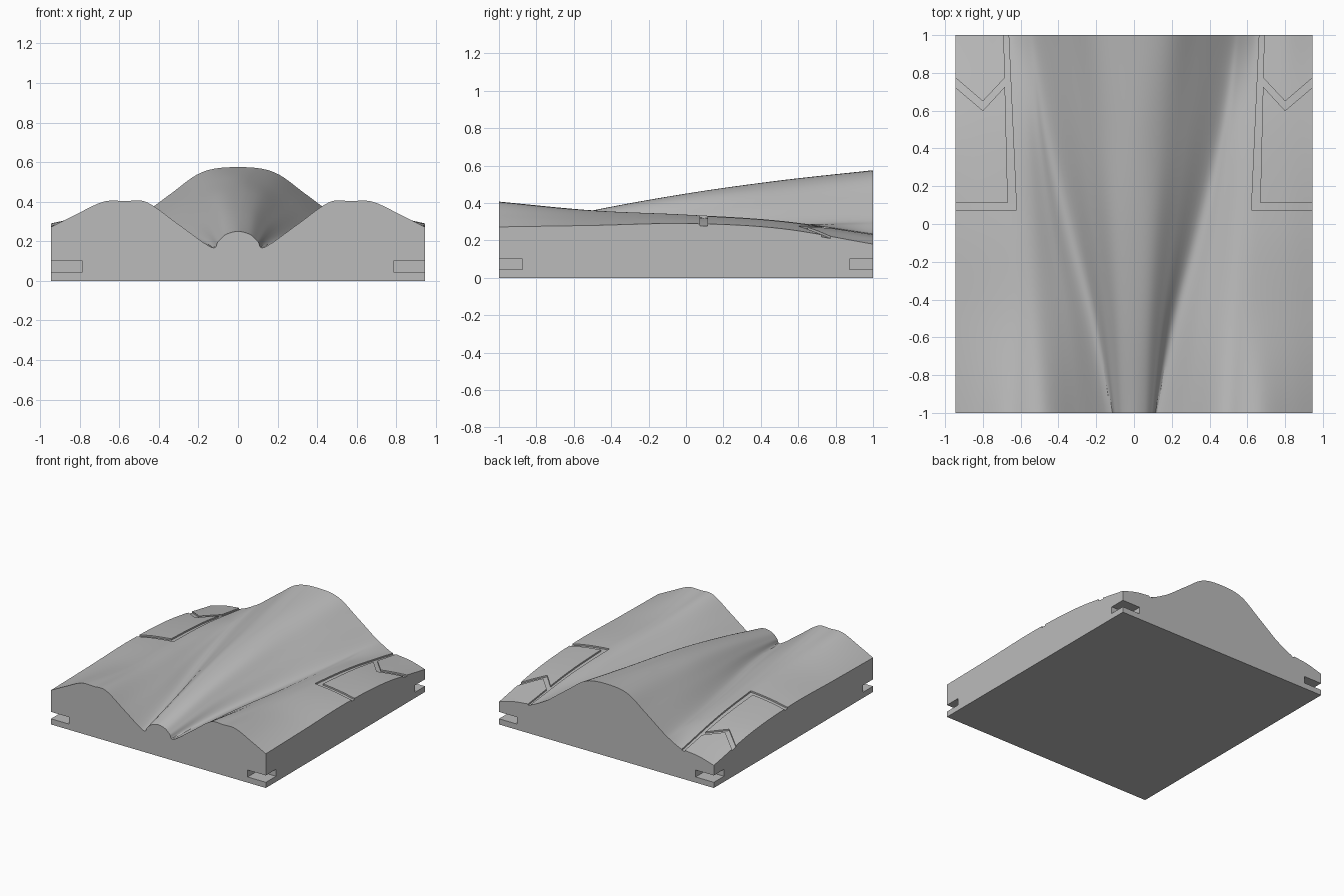
import bpy, bmesh
from mathutils import Vector
from mathutils.bvhtree import BVHTree

if "Cube" in bpy.data.objects:
    bpy.data.objects.remove(bpy.data.objects["Cube"], do_unlink=True)

HALF_X, HALF_Y = 0.945, 1.0
GROOVE = 0.012

grey = bpy.data.materials.new("plain grey")
grey.use_nodes = True
grey.diffuse_color = (0.5, 0.5, 0.5, 1)
grey.node_tree.nodes["Principled BSDF"].inputs["Base Color"].default_value = grey.diffuse_color

# Half cross-sections (x, z) from the centre outward, evenly spaced front to back
SECTIONS = [
    [(0, .25), (.06, .235), (.1, .2), (.135, .17), (.3, .285),
     (.46, .397), (.57, .403), (.68, .4), (.82, .335), (HALF_X, .272)],
    [(0, .36), (.08, .345), (.15, .285), (.225, .215), (.35, .28),
     (.49, .35), (.58, .36), (.67, .35), (.82, .315), (HALF_X, .28)],
    [(0, .45), (.11, .43), (.22, .345), (.34, .25), (.44, .285),
     (.53, .325), (.6, .337), (.68, .333), (.82, .315), (HALF_X, .29)],
    [(0, .52), (.14, .49), (.28, .4), (.44, .285), (.51, .288),
     (.57, .3), (.63, .305), (.7, .3), (.82, .285), (HALF_X, .264)],
    [(0, .575), (.18, .55), (.34, .44), (.5, .32), (.56, .283),
     (.62, .25), (.66, .235), (.72, .228), (.82, .215), (HALF_X, .18)],
]


def spline(pts, steps):
    """Smooth curve through the points, with straight ends."""
    ext = [2 * pts[0] - pts[1]] + pts + [2 * pts[-1] - pts[-2]]
    out = []
    for a, b, c, d in zip(ext, ext[1:], ext[2:], ext[3:]):
        for i in range(steps):
            t = i / steps
            out.append(b + t / 2 * (c - a + t * (2*a - 5*b + 4*c - d + t * (3*(b - c) + d - a))))
    return out + [pts[-1]]


def new_object(name, bm):
    bmesh.ops.recalc_face_normals(bm, faces=bm.faces)
    mesh = bpy.data.meshes.new(name)
    bm.to_mesh(mesh)
    bm.free()
    mesh.materials.append(grey)
    obj = bpy.data.objects.new(name, mesh)
    bpy.context.collection.objects.link(obj)
    return obj


# Loft the sections lengthwise, then across the full mirrored width
count = len(SECTIONS)
rails = []
for column in zip(*SECTIONS):
    rails.append(spline([Vector((x, HALF_Y * (2 * i / (count - 1) - 1), z))
                         for i, (x, z) in enumerate(column)], 12))
rows = []
for row in zip(*rails):
    mirrored = [Vector((-p.x, p.y, p.z)) for p in row[:0:-1]]
    rows.append(spline(mirrored + list(row), 6))

bm = bmesh.new()
grid = [[bm.verts.new(p) for p in row] for row in rows]
for r0, r1 in zip(grid, grid[1:]):
    for i in range(len(r0) - 1):
        bm.faces.new((r0[i], r0[i + 1], r1[i + 1], r1[i]))
bm.normal_update()
surface = BVHTree.FromBMesh(bm)

# Vertical sides and flat underside
rim = (grid[0] + [r[-1] for r in grid[1:-1]] + grid[-1][::-1]
       + [r[0] for r in grid[-2:0:-1]])
corners = [grid[0][0], grid[0][-1], grid[-1][-1], grid[-1][0]]
foot = {v: bm.verts.new((v.co.x, v.co.y, 0)) for v in corners}
starts = [rim.index(v) for v in corners] + [len(rim)]
closed = rim + rim[:1]
for s, e in zip(starts, starts[1:]):
    bm.faces.new(closed[s:e + 1] + [foot[closed[e]], foot[closed[s]]])
bm.faces.new([foot[v] for v in corners])
tile = new_object("terrain_block", bm)


def height(x, y):
    x = max(-HALF_X + .002, min(HALF_X - .002, x))
    y = max(-HALF_Y + .002, min(HALF_Y - .002, y))
    return surface.ray_cast(Vector((x, y, 2)), Vector((0, 0, -1)))[0].z


def resample(path, steps=16):
    pts = [Vector(p) for p in path]
    return [a.lerp(b, i / steps) for a, b in zip(pts, pts[1:]) for i in range(steps)] + [pts[-1]]


def groove_cutter(name, outer, inner, side):
    """Strip between two lines, following the surface just below it."""
    bm = bmesh.new()
    rings = []
    for a, b in zip(resample(outer), resample(inner)):
        ring = []
        for p, dz in ((a, -GROOVE), (b, -GROOVE), (b, .04), (a, .04)):
            x = side * p.x
            ring.append(bm.verts.new((x, p.y, height(x, p.y) + dz)))
        rings.append(ring)
    for r0, r1 in zip(rings, rings[1:]):
        for i in range(4):
            j = (i + 1) % 4
            bm.faces.new((r0[i], r0[j], r1[j], r1[i]))
    bm.faces.new(rings[0])
    bm.faces.new(rings[-1])
    bmesh.ops.triangulate(bm, faces=bm.faces)
    return new_object(name, bm)


def box_cutter(name, low, high):
    bm = bmesh.new()
    bmesh.ops.create_cube(bm, size=1)
    for v in bm.verts:
        v.co = [l if c < 0 else h for c, l, h in zip(v.co, low, high)]
    return new_object(name, bm)


cutters = []
for side in (-1, 1):
    # Panel border and chevron grooves on the rear flanks
    cutters.append(groove_cutter(
        "border_cutter", [(.97, .075), (.622, .075), (.665, 1.03)],
        [(.97, .115), (.668, .115), (.69, 1.03)], side))
    cutters.append(groove_cutter(
        "chevron_cutter", [(.676, .735), (.8, .6), (.97, .745)],
        [(.676, .782), (.8, .65), (.97, .795)], side))
    # Connector slots at the corners
    for end in (-1, 1):
        xs = sorted((side * .785, side * 1.1))
        ys = sorted((end * .873, end * 1.1))
        cutters.append(box_cutter("slot_cutter", (xs[0], ys[0], .045), (xs[1], ys[1], .1)))

bpy.ops.object.select_all(action='DESELECT')
bpy.context.view_layer.objects.active = tile
tile.select_set(True)
for cutter in cutters:
    cutter.hide_render = True
    mod = tile.modifiers.new("cut", 'BOOLEAN')
    mod.operation = 'DIFFERENCE'
    mod.solver = 'EXACT'
    mod.object = cutter
    bpy.ops.object.modifier_apply(modifier=mod.name)
    bpy.data.objects.remove(cutter, do_unlink=True)

bpy.ops.object.shade_smooth_by_angle(angle=.5)
